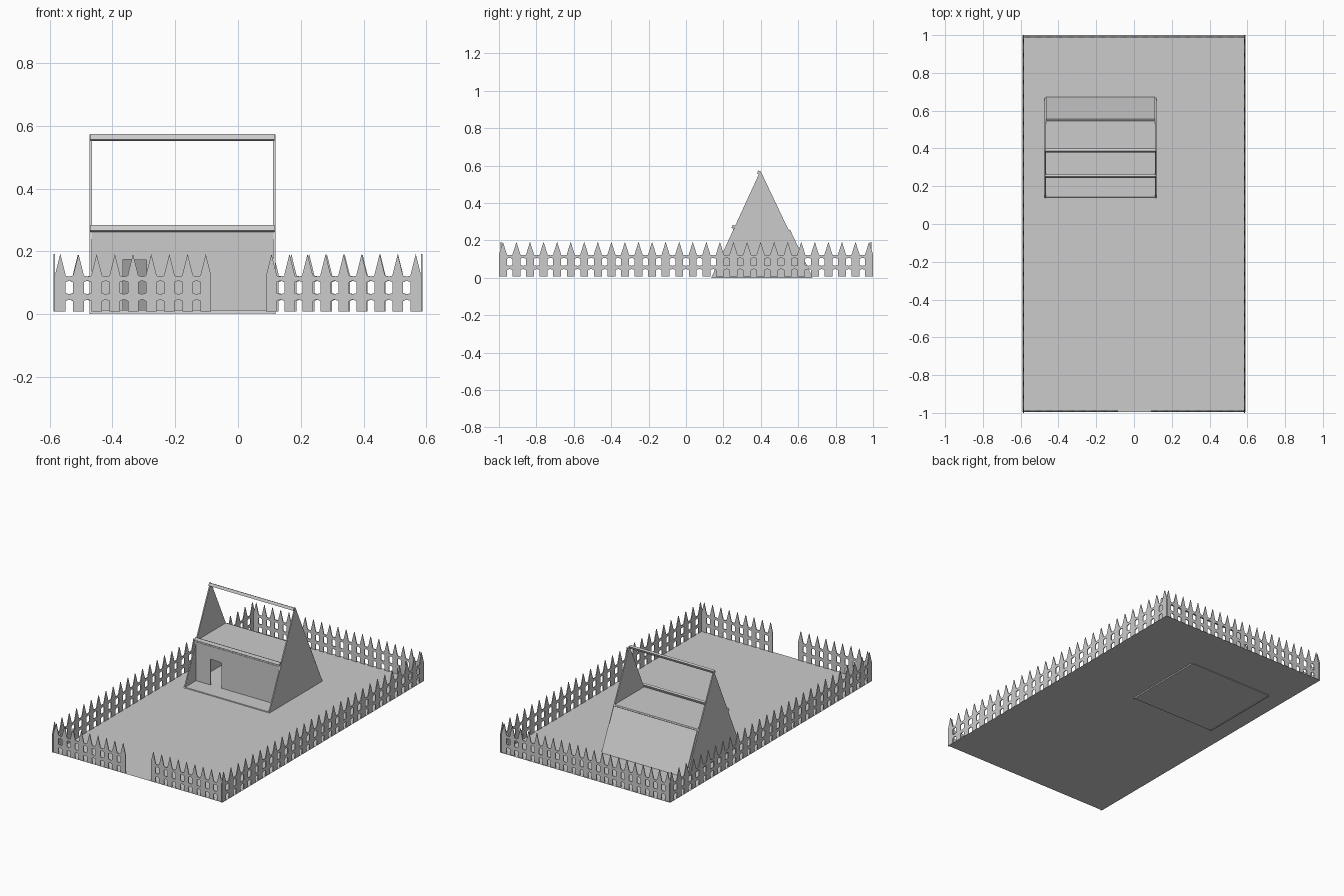
import bpy, bmesh, math
from mathutils import Vector

if "Cube" in bpy.data.objects:
    bpy.data.objects.remove(bpy.data.objects["Cube"])

grey = bpy.data.materials.new("plain grey")
grey.diffuse_color = (0.6, 0.6, 0.6, 1)
grey.use_nodes = True
grey.node_tree.nodes["Principled BSDF"].inputs["Base Color"].default_value = grey.diffuse_color


def prisms(name, profiles, origin, u, v, depth):
    """One object made of flat outlines in the u/v plane, thickened by the depth vector."""
    o, u, v, d = Vector(origin), Vector(u), Vector(v), Vector(depth)
    bm = bmesh.new()
    for pts in profiles:
        a = [bm.verts.new(o + u * p + v * q) for p, q in pts]
        b = [bm.verts.new(w.co + d) for w in a]
        bm.faces.new(a)
        bm.faces.new(b[::-1])
        n = len(a)
        for i in range(n):
            bm.faces.new((a[i], b[i], b[(i + 1) % n], a[(i + 1) % n]))
    bmesh.ops.recalc_face_normals(bm, faces=bm.faces)
    me = bpy.data.meshes.new(name)
    bm.to_mesh(me)
    bm.free()
    me.materials.append(grey)
    ob = bpy.data.objects.new(name, me)
    bpy.context.collection.objects.link(ob)
    return ob


X, Y, Z = (1, 0, 0), (0, 1, 0), (0, 0, 1)
GROUND = 0.008


def fence(name, start, direction, length, count, inward):
    """Pointed pickets joined by two slightly arched rails."""
    width = length / (count - 0.42) * 0.58
    pitch = (length - width) / (count - 1)
    shapes = []
    for i in range(count):
        a = i * pitch
        b = a + width
        shapes.append([(a, 0), (b, 0), (b, 0.117), (a + width / 2, 0.184), (a, 0.117)])
        if i < count - 1:
            c, m = a + pitch, a + (pitch + width) / 2
            for lo, hi in ((0.034, 0.056), (0.094, 0.112)):
                shapes.append([(b, lo), (m, lo + 0.005), (c, lo), (c, hi + 0.003), (m, hi), (b, hi + 0.003)])
    prisms(name, shapes, start, direction, Z, Vector(inward) * 0.005)


# flat yard
bm = bmesh.new()
bm.faces.new([bm.verts.new(p) for p in
              ((-0.59, -0.995, GROUND), (0.59, -0.995, GROUND), (0.59, 1.0, GROUND), (-0.59, 1.0, GROUND))])
me = bpy.data.meshes.new("yard")
bm.to_mesh(me)
bm.free()
me.materials.append(grey)
bpy.context.collection.objects.link(bpy.data.objects.new("yard", me))

# fences, with a gateway in the front
fence("left_fence", (-0.588, -1.0, GROUND), Y, 2.0, 28, X)
fence("right_fence", (0.588, -1.0, GROUND), Y, 2.0, 28, (-1, 0, 0))
fence("back_fence", (-0.583, 0.992, GROUND), X, 1.166, 21, (0, -1, 0))
fence("front_fence_left", (-0.583, -0.992, GROUND), X, 0.497, 9, Y)
fence("front_fence_right", (0.09, -0.992, GROUND), X, 0.493, 9, Y)

# triangular end walls of the A-frame house
L, R, T = -0.473, 0.119, 0.007
for name, x in (("house_end_left", L), ("house_end_right", R - T)):
    prisms(name, [[(0.135, 0), (0.67, 0), (0.398, 0.572)]], (x, 0, 0), Y, Z, (T, 0, 0))

inner = (R - L - 2 * T, 0, 0)
base = (L + T, 0, 0)

# floor, loft floor and sloping back wall
prisms("house_floor", [[(0.14, 0.003), (0.665, 0.003), (0.662, 0.013), (0.143, 0.013)]], base, Y, Z, inner)
prisms("loft_floor", [[(0.252, 0.255), (0.549, 0.255), (0.546, 0.262), (0.252, 0.262)]], base, Y, Z, inner)
prisms("sloping_back_wall", [[(0.663, 0.002), (0.676, 0.002), (0.556, 0.258), (0.548, 0.254)]], base, Y, Z, inner)

# front wall with a doorway
x0, x1 = L + T, R - T
prisms("front_wall", [[(x0, 0.013), (-0.366, 0.013), (-0.366, 0.175), (-0.291, 0.172), (-0.291, 0.013),
                       (x1, 0.013), (x1, 0.255), (x0, 0.255)]], (0, 0.25, 0), X, Z, (0, 0.007, 0))

# tilted beams along the front slope
slope = Vector((0.263, 0.572)).normalized()
out = Vector((-slope.y, slope.x))
for name, y, z in (("ridge_beam", 0.391, 0.552), ("loft_beam", 0.255, 0.262)):
    p = Vector((y, z))
    a, b = slope * 0.018, out * 0.013
    prisms(name, [[p, p + a, p + a + b, p + b]], (L + 0.002, 0, 0), Y, Z, (R - L - 0.004, 0, 0))
